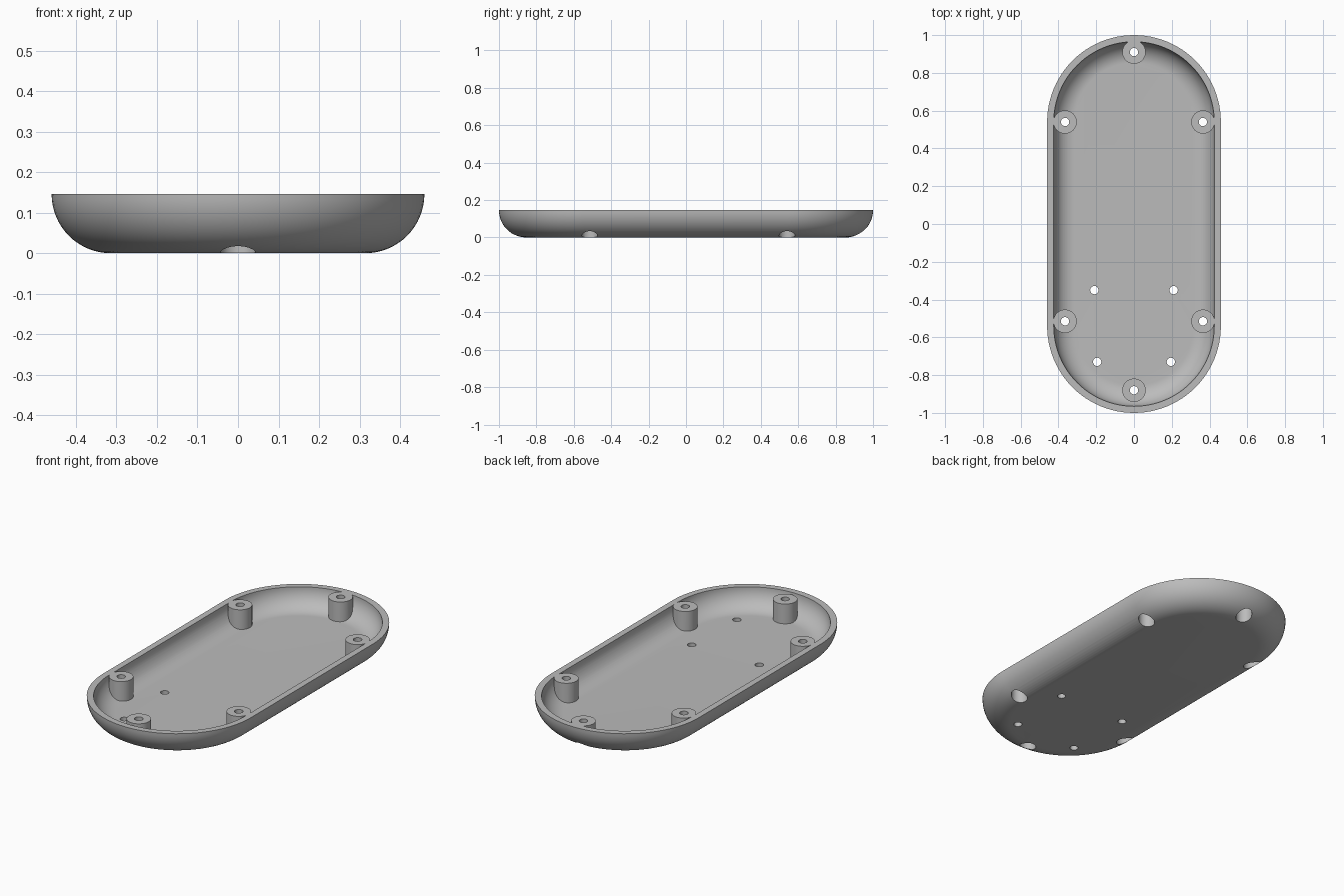
import bpy
import bmesh
from math import sin, cos, pi

if "Cube" in bpy.data.objects:
    bpy.data.objects.remove(bpy.data.objects["Cube"], do_unlink=True)

HALF_W, STRAIGHT, HEIGHT, WALL = 0.46, 0.54, 0.146, 0.035
ARC_STEPS, END_STEPS = 16, 48

grey = bpy.data.materials.new("plain grey")
grey.diffuse_color = (0.5, 0.5, 0.5, 1)
grey.use_nodes = True
grey.node_tree.nodes["Principled BSDF"].inputs["Base Color"].default_value = (0.5, 0.5, 0.5, 1)


def finish(bm, name):
    bmesh.ops.recalc_face_normals(bm, faces=bm.faces)
    mesh = bpy.data.meshes.new(name)
    bm.to_mesh(mesh)
    bm.free()
    mesh.materials.append(grey)
    obj = bpy.data.objects.new(name, mesh)
    bpy.context.collection.objects.link(obj)
    return obj


def rounded_solid(name, radius, bend, floor, top):
    """Stadium-shaped bowl solid with a quarter-round lower edge."""
    profile = []
    for i in range(ARC_STEPS + 1):
        a = i / ARC_STEPS * pi / 2
        profile.append((radius - bend + bend * sin(a), floor + bend * (1 - cos(a))))
    if top > floor + bend + 0.001:
        profile.append((radius, top))
    bm = bmesh.new()
    rings = []
    for r, z in profile:
        ring = []
        for side in (1, -1):
            for i in range(END_STEPS + 1):
                a = i / END_STEPS * pi
                ring.append(bm.verts.new((side * r * cos(a), side * (STRAIGHT + r * sin(a)), z)))
        rings.append(ring)
    n = len(rings[0])
    for low, high in zip(rings, rings[1:]):
        for i in range(n):
            j = (i + 1) % n
            bm.faces.new((low[i], low[j], high[j], high[i]))
    bm.faces.new(rings[0])
    bm.faces.new(rings[-1])
    return finish(bm, name)


def cylinder(name, x, y, radius, z0, z1, sides=40):
    bm = bmesh.new()
    bmesh.ops.create_cone(bm, cap_ends=True, segments=sides, radius1=radius,
                          radius2=radius, depth=z1 - z0)
    bmesh.ops.translate(bm, verts=bm.verts, vec=(x, y, (z0 + z1) / 2))
    return finish(bm, name)


def cut(target, cutter):
    mod = target.modifiers.new("cut", 'BOOLEAN')
    mod.operation = 'DIFFERENCE'
    mod.solver = 'EXACT'
    mod.object = cutter
    bpy.context.view_layer.objects.active = target
    bpy.ops.object.modifier_apply(modifier=mod.name)
    bpy.data.objects.remove(cutter, do_unlink=True)


# Outer shell and the hollow inside it
tray = rounded_solid("tray", HALF_W, HEIGHT, 0, HEIGHT)
cavity = rounded_solid("cavity", HALF_W - WALL, HEIGHT - WALL, WALL, HEIGHT + 0.06)

# Screw posts stay solid where the hollow is cut away
posts = [(0, 0.91), (0, -0.88)]
for side in (1, -1):
    posts += [(side * 0.365, 0.54), (side * 0.365, -0.515)]
for x, y in posts:
    cut(cavity, cylinder("post", x, y, 0.062, -0.1, 0.3))
cut(tray, cavity)

# Screw holes with wide recesses underneath
for x, y in posts:
    cut(tray, cylinder("screw_hole", x, y, 0.022, -0.1, 0.3))
    cut(tray, cylinder("screw_recess", x, y, 0.043, -0.1, 0.09))

# Small mounting holes in the floor
for side in (1, -1):
    for x, y in ((0.21, -0.35), (0.195, -0.73)):
        cut(tray, cylinder("mount_hole", side * x, y, 0.022, -0.1, 0.3, 24))

bpy.ops.object.select_all(action='DESELECT')
tray.select_set(True)
bpy.context.view_layer.objects.active = tray
bpy.ops.object.shade_smooth_by_angle(angle=pi / 6)
